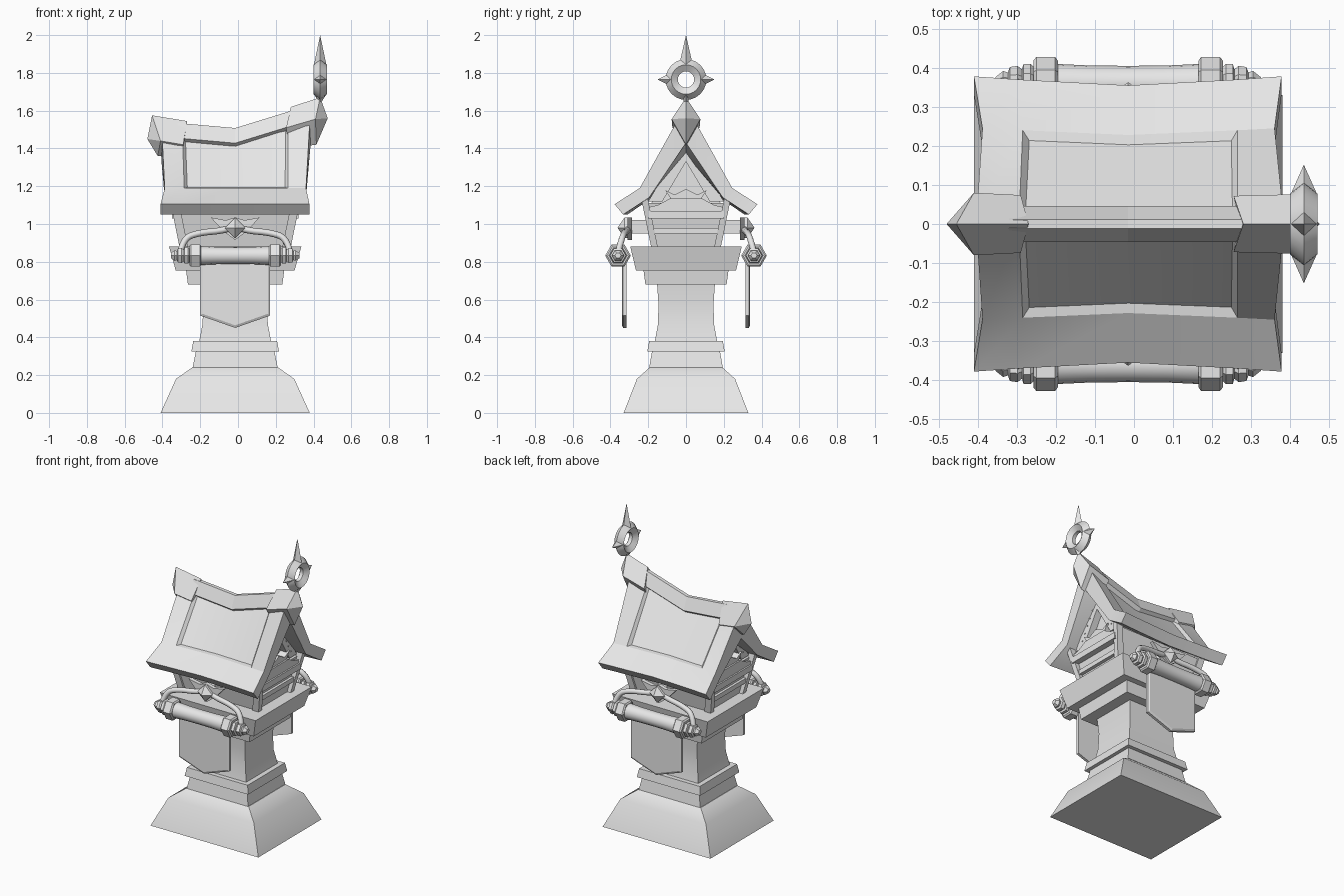
import bpy, bmesh, math
from mathutils import Vector

cube = bpy.data.objects.get("Cube")
if cube:
    bpy.data.objects.remove(cube, do_unlink=True)

stone = bpy.data.materials.new("pale_grey")
stone.use_nodes = True
GREY = (0.8, 0.8, 0.8, 1)
stone.diffuse_color = GREY
stone.node_tree.nodes["Principled BSDF"].inputs["Base Color"].default_value = GREY

CX = -0.015  # middle of the body


def finish(name, bm, smooth=None):
    bmesh.ops.remove_doubles(bm, verts=bm.verts, dist=1e-5)
    bmesh.ops.recalc_face_normals(bm, faces=bm.faces)
    mesh = bpy.data.meshes.new(name)
    bm.to_mesh(mesh)
    bm.free()
    ob = bpy.data.objects.new(name, mesh)
    bpy.context.collection.objects.link(ob)
    mesh.materials.append(stone)
    if smooth:
        bpy.ops.object.select_all(action='DESELECT')
        ob.select_set(True)
        bpy.context.view_layer.objects.active = ob
        bpy.ops.object.shade_smooth_by_angle(angle=math.radians(smooth))
    return ob


def loft(name, sections, ring=False, smooth=None):
    """Skin a run of equal cross-sections, capped unless it is a ring."""
    bm = bmesh.new()
    rows = [[bm.verts.new(p) for p in s] for s in sections]
    n = len(rows[0])
    pairs = list(zip(rows, rows[1:]))
    if ring:
        pairs.append((rows[-1], rows[0]))
    else:
        bm.faces.new(rows[0])
        bm.faces.new(rows[-1])
    for a, b in pairs:
        for i in range(n):
            j = (i + 1) % n
            bm.faces.new((a[i], a[j], b[j], b[i]))
    return finish(name, bm, smooth)


def tiers(name, levels, cx=CX, cy=0, smooth=None):
    """Stack of rectangles, each given as half x, half y, z."""
    loft(name, [[(cx + a * hx, cy + b * hy, z) for a, b in
                 ((-1, -1), (1, -1), (1, 1), (-1, 1))] for hx, hy, z in levels], smooth=smooth)


def slab_x(name, pts, x0, x1):
    loft(name, [[(x, y, z) for y, z in pts] for x in (x0, x1)])


def rod(name, profile, y, z, sides):
    """Turned part along x; profile is offset, radius."""
    loft(name, [[(CX + o, y + r * math.cos(t), z + r * math.sin(t))
                 for t in (math.tau * i / sides for i in range(sides))]
                for o, r in profile], smooth=35)


# Pedestal
tiers("base", [(.395, .33, 0), (.313, .26, .18), (.228, .193, .24)], smooth=35)
tiers("plinth", [(.225, .195, .24), (.208, .18, .325)])
tiers("plinth_lip", [(.232, .205, .325), (.222, .195, .38)])
tiers("column", [(.19, .165, .38), (.173, .148, .47), (.168, .146, .58), (.176, .153, .68)], smooth=35)
tiers("lower_shelf", [(.25, .215, .68), (.26, .225, .755)])
tiers("upper_shelf", [(.315, .265, .755), (.35, .295, .88)])

# House body with leaning corner posts
tiers("walls", [(.27, .172, .88), (.31, .222, 1.11)])
for sx in (-1, 1):
    for sy in (-1, 1):
        loft("corner_post", [[(CX + sx * (x - a), sy * (y - b), z) for a, b in
                              ((0, 0), (.045, 0), (.045, .035), (0, .035))]
                             for x, y, z in ((.295, .185, .88), (.35, .24, 1.15))])

# Roof shell: stations are left to right, the profile runs from ridge to eave
stations = [  # ridge x, hip x, eave x, ridge z, hip y, eave y
    (-.405, -.388, -.41, 1.53, .245, .378),
    (-.295, -.285, -.295, 1.50, .24, .37),
    (CX, CX, CX, 1.475, .228, .355),
    (.265, .265, .265, 1.565, .24, .37),
    (.385, .36, .378, 1.63, .245, .378),
]
bm = bmesh.new()
outer, inner = [], []
for rx, hx, ex, rz, hy, ey in stations:
    top = [(ex, -ey, 1.105), (hx, -hy, 1.19), (rx, 0, rz), (hx, hy, 1.19), (ex, ey, 1.105)]
    low = [(ex, .045 - ey, 1.05), (hx, .05 - hy, 1.14), (rx, 0, rz - .2),
           (hx, hy - .05, 1.14), (ex, ey - .045, 1.05)]
    outer.append([bm.verts.new(p) for p in top])
    inner.append([bm.verts.new(p) for p in low])
panel = []
for i in range(4):
    for j in range(4):
        f = bm.faces.new((outer[i][j], outer[i + 1][j], outer[i + 1][j + 1], outer[i][j + 1]))
        if i in (1, 2) and j in (1, 2):
            panel.append(f)
        bm.faces.new((inner[i][j], inner[i][j + 1], inner[i + 1][j + 1], inner[i + 1][j]))
    for j in (0, 4):
        bm.faces.new((outer[i][j], outer[i + 1][j], inner[i + 1][j], inner[i][j]))
for i in (0, 4):
    for j in range(4):
        bm.faces.new((outer[i][j], outer[i][j + 1], inner[i][j + 1], inner[i][j]))
bmesh.ops.recalc_face_normals(bm, faces=bm.faces)
bmesh.ops.inset_region(bm, faces=panel, thickness=.018, depth=-.018, use_even_offset=True)
finish("roof", bm, 25)

# Ridge strip
loft("ridge_strip", [[(x, -.046, z - .08), (x, -.012, z), (x, .012, z), (x, .046, z - .08), (x, 0, z - .12)]
                     for x, z in ((-.32, 1.535), (CX, 1.508), (.3, 1.605))])


# Pointed ridge caps
def ridge_cap(name, kites, tip):
    secs = [[a, (s[0], s[1], s[2]), b, (s[0], -s[1], s[2])] for a, s, b in kites]
    loft(name, secs + [[tip] * 4])


ridge_cap("right_ridge_cap", [
    ((.28, 0, 1.62), (.255, .072, 1.51), (.27, 0, 1.40)),
    ((.435, 0, 1.67), (.41, .076, 1.555), (.415, 0, 1.42))], (.475, 0, 1.56))
ridge_cap("left_ridge_cap", [
    ((-.27, 0, 1.545), (-.29, .074, 1.42), (-.29, 0, 1.35)),
    ((-.455, 0, 1.575), (-.41, .08, 1.44), (-.425, 0, 1.36))], (-.48, 0, 1.45))

# Ring finial with points
FX, FZ = .435, 1.765
ring = []
for i in range(24):
    t = math.tau * i / 24
    ring.append([(FX + dx, r * math.cos(t), FZ + r * math.sin(t))
                 for dx, r in ((0, .108), (.035, .078), (.012, .043), (-.012, .043), (-.035, .078))])
loft("finial_ring", ring, ring=True, smooth=25)
for k, length in enumerate((.152, .235, .152, .13)):
    d = Vector((0, math.cos(k * math.pi / 2), math.sin(k * math.pi / 2)))
    side = Vector((0, -d.z, d.y))
    out = Vector((1, 0, 0))
    mid = Vector((FX, 0, FZ))
    base = [mid + d * .078 + v for v in (out * .033, side * .036, out * -.033, side * -.036)]
    loft("finial_point", [base, [mid + d * length] * 4])

# Gable ends
slab_x("gable_wall", [(-.19, 1.10), (.19, 1.10), (0, 1.40)], CX - .26, CX + .26)
arch = [(-.205, 1.06), (-.195, 1.09), (-.15, 1.10), (-.085, 1.135), (.085, 1.135),
        (.15, 1.10), (.195, 1.09), (.205, 1.06)]
crest = [(-.11, 1.18), (-.06, 1.155), (0, 1.185), (.06, 1.155), (.11, 1.18), (.075, 1.125), (-.075, 1.125)]
for sx in (-1, 1):
    def at(d):
        return CX + sx * d
    slab_x("gable_rail", [(-.2, 1.03), (.2, 1.03), (.2, 1.07), (-.2, 1.07)], at(.28), at(.335))
    slab_x("gable_arch", arch, at(.25), at(.325))
    slab_x("gable_crest", crest, at(.25), at(.315))
    slab_x("gable_sill", [(-.19, .95), (.19, .95), (.195, .98), (-.195, .98)], at(.27), at(.305))
    for sy in (-1, 1):
        slab_x("gable_strut", [(sy * .2, 1.12), (sy * .125, 1.12), (0, 1.33), (0, 1.45)], at(.25), at(.305))
        for i in range(5):
            y, z = sy * (.135 - .024 * i), 1.165 + .042 * i
            w = .005
            slab_x("rivet", [(y - w, z), (y, z - w), (y + w, z), (y, z + w)], at(.3), at(.31))

# Hanging banners, front and back
half_rod = [(.0, .045), (.1, .046), (.185, .05)]
collar = [(.18, .058), (.187, .068), (.235, .068), (.243, .058)]
knob = [(.24, .04), (.25, .05), (.268, .05), (.272, .036), (.283, .045), (.303, .042),
        (.308, .028), (.32, .032), (.34, .016)]
flag = [(-.185, .82), (-.185, .515), (0, .45), (.185, .515), (.185, .82)]
for s in (-1, 1):
    y = s * .36
    rod("banner_rod", [(-o, r) for o, r in reversed(half_rod[1:])] + half_rod, y, .833, 16)
    for sx in (-1, 1):
        rod("rod_collar", [(sx * o, r) for o, r in collar], y, .833, 6)
        rod("rod_knob", [(sx * o, r) for o, r in knob], y, .833, 6)
        # Curved hanger arm
        cu = bpy.data.curves.new("hanger_arm", 'CURVE')
        cu.dimensions = '3D'
        cu.bevel_depth = .017
        cu.bevel_resolution = 2
        cu.use_fill_caps = True
        sp = cu.splines.new('NURBS')
        path = [(.0, .30, .985), (.06, .31, .965), (.185, .325, .955), (.275, .34, .925), (.29, .36, .85)]
        sp.points.add(len(path) - 1)
        for p, (a, b, c) in zip(sp.points, path):
            p.co = (CX + sx * a, s * b, c, 1)
        sp.order_u = 3
        sp.use_endpoint_u = True
        cu.materials.append(stone)
        bpy.context.collection.objects.link(bpy.data.objects.new("hanger_arm", cu))
    loft("banner", [[(CX + x * k, s * d, .68 + (z - .68) * k) for x, z in flag]
                    for d, k in ((.315, 1), (.333, 1), (.34, .94))])
    # Winged emblem with a faceted gem, fixed to the wall
    wings = [(-.13, 1.035), (-.05, 1.02), (0, 1.035), (.05, 1.02), (.13, 1.035), (.06, .96), (0, .915), (-.06, .96)]
    loft("emblem_wings", [[(CX + x, s * d, z) for x, z in wings] for d in (.285, .31)])
    loft("emblem_gem", [[(CX + r * a, s * d, .98 + r * b) for a, b in ((1, 0), (0, 1), (-1, 0), (0, -1))]
                        for d, r in ((.29, .055), (.325, .055), (.363, 0))])
    tiers("emblem_bracket", [(.035, .05, .95), (.035, .05, 1.02)], cy=s * .245)
